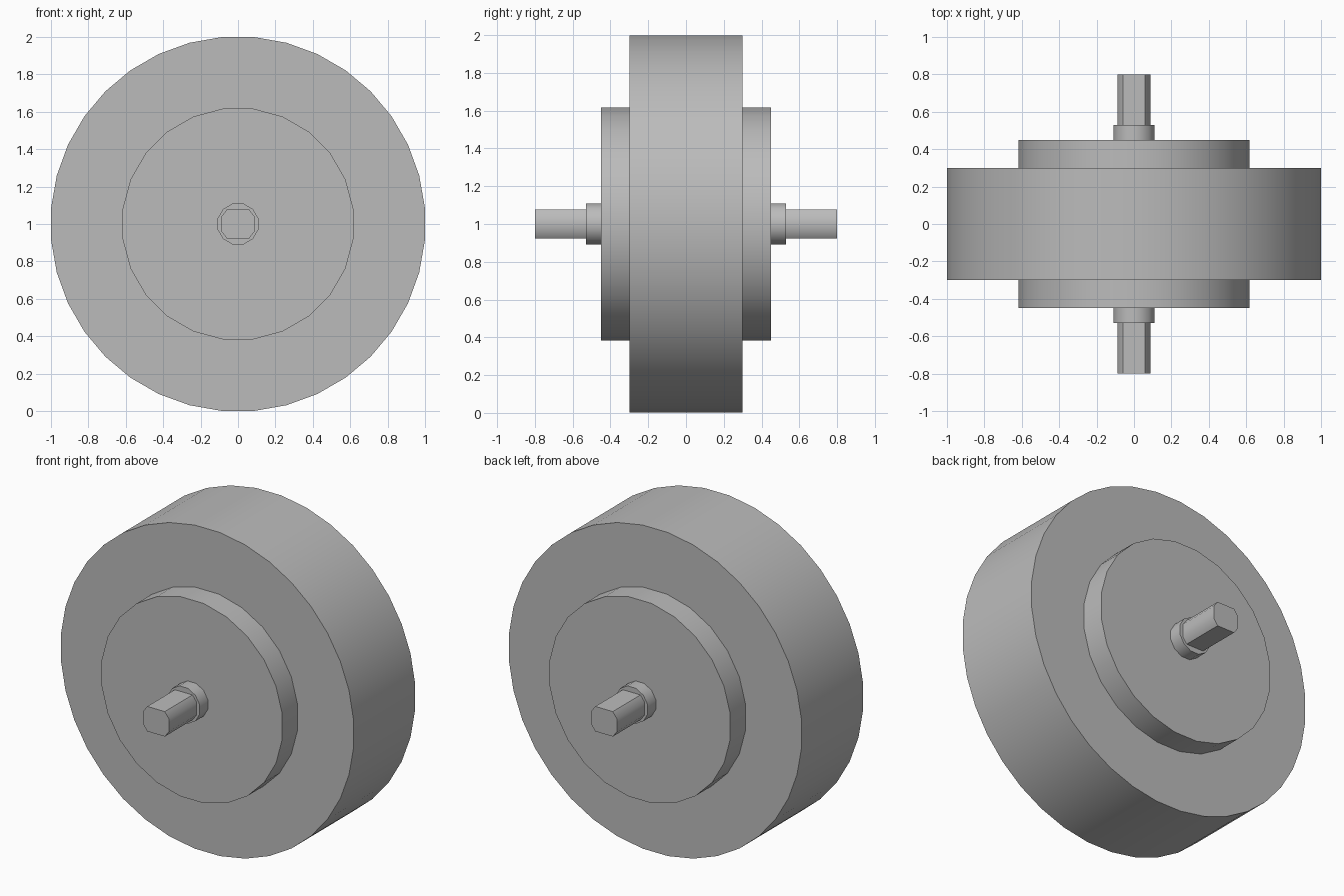
import bpy
import math

cube = bpy.data.objects.get("Cube")
if cube:
    bpy.data.objects.remove(cube, do_unlink=True)

CENTRE_Z = 1.0

# Single plain grey metal
grey = bpy.data.materials.new("grey_metal")
grey.use_nodes = True
colour = (0.5, 0.5, 0.5, 1.0)
grey.diffuse_color = colour
grey.node_tree.nodes["Principled BSDF"].inputs["Base Color"].default_value = colour


def ring(radius, sides):
    """Regular polygon with flat edges facing up, down, left and right."""
    step = math.tau / sides
    return [(radius * math.cos((i + 0.5) * step), radius * math.sin((i + 0.5) * step))
            for i in range(sides)]


def extrude(name, profile, y0, y1):
    """Closed prism along y from an x/z profile."""
    n = len(profile)
    verts = [(x, y, CENTRE_Z + z) for y in (y0, y1) for x, z in profile]
    faces = [tuple(range(n)), tuple(reversed(range(n, 2 * n)))]
    faces += [(i, i + n, (i + 1) % n + n, (i + 1) % n) for i in range(n)]
    mesh = bpy.data.meshes.new(name)
    mesh.from_pydata(verts, [], faces)
    mesh.materials.append(grey)
    obj = bpy.data.objects.new(name, mesh)
    bpy.context.collection.objects.link(obj)
    bpy.ops.object.select_all(action="DESELECT")
    obj.select_set(True)
    bpy.context.view_layer.objects.active = obj
    bpy.ops.object.shade_smooth_by_angle(angle=math.radians(40))
    return obj


# Main wheel and the thicker hub passing through it
extrude("wheel_body", ring(1.003, 36), -0.30, 0.30)
extrude("hub_disc", ring(0.622, 24), -0.45, 0.45)

# Shaft collar, one long boss showing on both sides
extrude("shaft_collar", ring(0.113, 12), -0.53, 0.53)

# Axle with flats milled on top and bottom
quarter = [(0.088, 0.04), (0.06, 0.077)]
half = quarter + [(-x, z) for x, z in reversed(quarter)]
axle = half + [(-x, -z) for x, z in half]
extrude("axle_shaft", axle, -0.80, 0.80)
